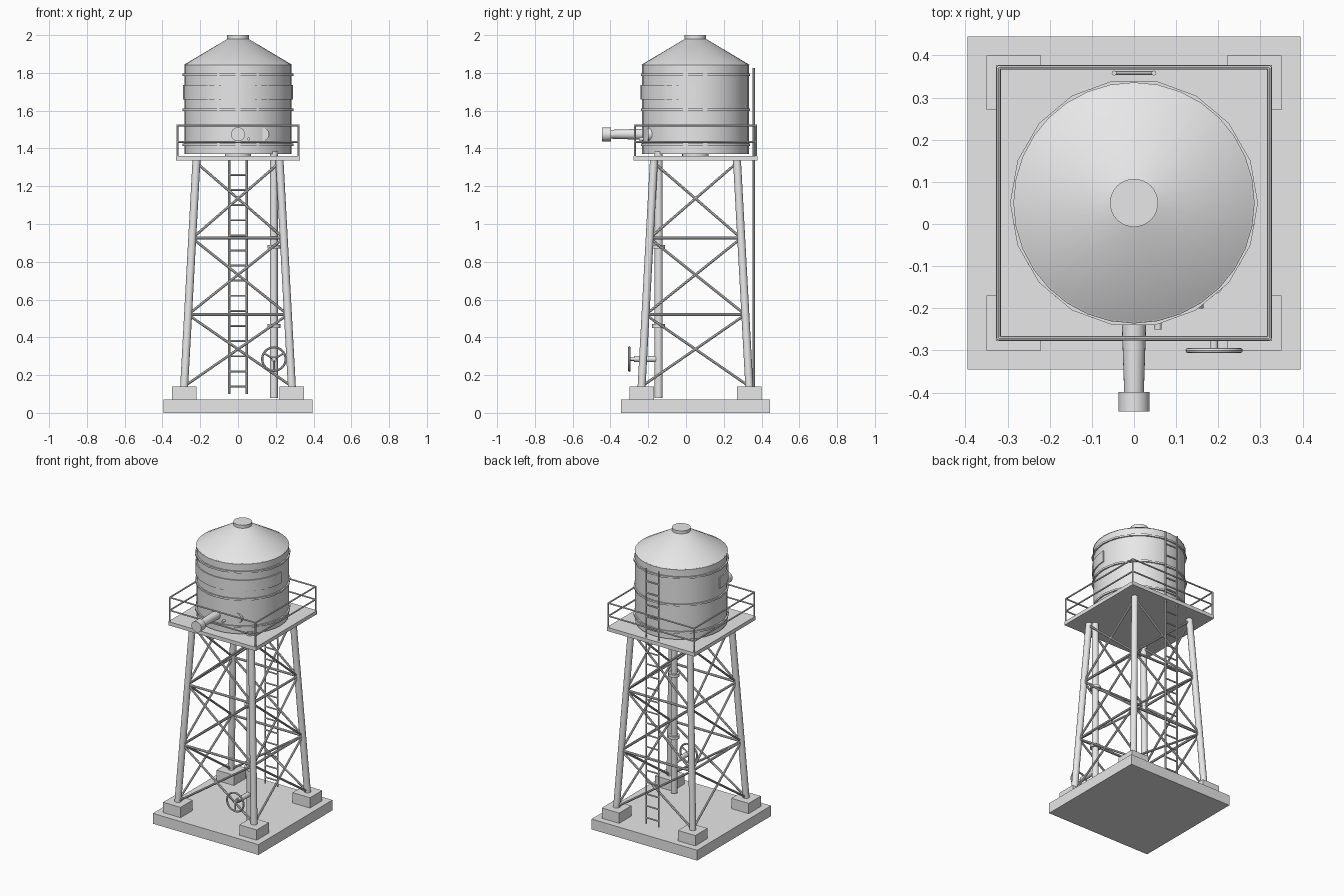
import bpy, bmesh, math
from mathutils import Vector

if "Cube" in bpy.data.objects:
    bpy.data.objects.remove(bpy.data.objects["Cube"], do_unlink=True)

CY = 0.05  # tower axis in y

grey = bpy.data.materials.new("pale_grey")
grey.use_nodes = True
grey.diffuse_color = (0.8, 0.8, 0.8, 1)
grey.node_tree.nodes["Principled BSDF"].inputs["Base Color"].default_value = (0.8, 0.8, 0.8, 1)


def finish(name, bm, smooth=True):
    bmesh.ops.recalc_face_normals(bm, faces=bm.faces)
    me = bpy.data.meshes.new(name)
    bm.to_mesh(me)
    bm.free()
    ob = bpy.data.objects.new(name, me)
    me.materials.append(grey)
    bpy.context.collection.objects.link(ob)
    if smooth:
        bpy.ops.object.select_all(action='DESELECT')
        ob.select_set(True)
        bpy.context.view_layer.objects.active = ob
        bpy.ops.object.shade_smooth_by_angle(angle=math.radians(35))
    return ob


def add_rod(bm, a, b, r, r2=None, sides=8):
    a, b = Vector(a), Vector(b)
    d = b - a
    res = bmesh.ops.create_cone(bm, cap_ends=True, segments=sides, radius1=r,
                                radius2=r if r2 is None else r2, depth=d.length)
    rot = d.to_track_quat('Z', 'Y')
    for v in res["verts"]:
        v.co = rot @ v.co + (a + b) / 2


def rods(name, parts, sides=8):
    bm = bmesh.new()
    for p in parts:
        add_rod(bm, *p, sides=sides)
    return finish(name, bm)


def box(name, center, size):
    bm = bmesh.new()
    for v in bmesh.ops.create_cube(bm, size=1)["verts"]:
        v.co = Vector(center) + Vector([c * s for c, s in zip(v.co, size)])
    return finish(name, bm, False)


def lathe(name, profile, sides=32, start=0.0, sweep=math.tau, closed=False):
    """Spin (radius, z) points round the tower axis."""
    bm = bmesh.new()
    vs = [bm.verts.new((r * math.cos(start), CY + r * math.sin(start), z)) for r, z in profile]
    pairs = list(zip(vs, vs[1:])) + ([(vs[-1], vs[0])] if closed else [])
    geom = vs + [bm.edges.new(p) for p in pairs]
    if sweep < math.tau and closed:
        geom.append(bm.faces.new(vs))
    bmesh.ops.spin(bm, geom=geom, cent=(0, CY, 0), axis=(0, 0, 1), angle=sweep, steps=sides)
    bmesh.ops.remove_doubles(bm, verts=bm.verts, dist=1e-5)
    return finish(name, bm)


def corner(i, half, z):
    sx, sy = ((-1, -1), (1, -1), (1, 1), (-1, 1))[i % 4]
    return (sx * half, CY + sy * half, z)


def leg_half(z):
    return 0.285 + (0.22 - 0.285) * (z - 0.14) / (1.335 - 0.14)


# Foundation, footings and legs
box("foundation", (0, CY, 0.035), (0.79, 0.79, 0.07))
for i in range(4):
    box("footing", corner(i, 0.285, 0.105), (0.13, 0.13, 0.07))
    rods("leg", [(corner(i, leg_half(0.13), 0.13), corner(i, leg_half(1.34), 1.34), 0.021)], 16)

# Bracing on all four sides
levels = (0.14, 0.52, 0.925, 1.325)
diagonals, girts = [], []
for i in range(4):
    for lo, hi in zip(levels, levels[1:]):
        for j, k in ((i, i + 1), (i + 1, i)):
            diagonals.append((corner(j, leg_half(lo), lo), corner(k, leg_half(hi), hi), 0.007))
    for z in levels[1:3]:
        girts.append((corner(i, leg_half(z), z), corner(i + 1, leg_half(z), z), 0.008))
rods("cross_bracing", diagonals)
rods("horizontal_bracing", girts)

# Platform and railing
box("platform", (0, CY, 1.3475), (0.655, 0.655, 0.025))
rail = []
for i in range(4):
    rail.append((corner(i, 0.321, 1.36), corner(i, 0.321, 1.525), 0.005))
    for z in (1.435, 1.522):
        rail.append((corner(i, 0.321, z), corner(i + 1, 0.321, z), 0.005))
rods("railing", rail)

# Tank, roof, cap and hoops
lathe("tank", [(0, 1.37), (0.283, 1.37), (0.283, 1.845), (0, 1.845)])
lathe("tank_outlet", [(0, 1.345), (0.07, 1.345), (0.07, 1.375), (0, 1.375)])
lathe("roof", [(0, 1.843), (0.286, 1.843), (0.056, 1.98), (0, 1.98)])
lathe("roof_cap", [(0, 1.975), (0.057, 1.975), (0.057, 2.0), (0, 2.0)])
for z in (1.42, 1.605, 1.79):
    lathe("hoop", [(0.27, z - 0.006), (0.294, z - 0.006), (0.294, z + 0.006), (0.27, z + 0.006)],
          18, closed=True)
lathe("front_panel", [(0.275, 1.66), (0.29, 1.66), (0.29, 1.735), (0.275, 1.735)],
      18, math.pi, math.pi, True)

# Spout and fittings on the front of the tank
rods("spout", [((0, -0.20, 1.475), (0, -0.41, 1.475), 0.03, 0.023),
               ((0, -0.398, 1.475), (0, -0.445, 1.475), 0.037)], 24)
rods("side_port", [((0.13, -0.15, 1.475), (0.13, -0.2, 1.475), 0.035)], 24)
rods("small_tap", [((0.057, -0.2, 1.45), (0.057, -0.25, 1.45), 0.008)], 12)

# Riser pipe with flanges
px, py = 0.19, -0.145
rods("riser_pipe", [((px, py, 0.08), (px, py, 1.385), 0.021)]
     + [((px, py, z - 0.01), (px, py, z + 0.01), 0.034) for z in (0.46, 0.88)], 20)

# Valve wheel
wz, wy = 0.285, -0.3
bm = bmesh.new()
ring = [bm.verts.new((px + 0.062 + 0.006 * math.cos(a), wy + 0.006 * math.sin(a), wz))
        for a in (math.tau * n / 8 for n in range(8))]
edges = [bm.edges.new((ring[n - 1], ring[n])) for n in range(8)]
bmesh.ops.spin(bm, geom=ring + edges, cent=(px, wy, wz), axis=(0, 1, 0), angle=math.tau, steps=32)
bmesh.ops.remove_doubles(bm, verts=bm.verts, dist=1e-5)
for n in range(3):
    a = math.radians(30 + 120 * n)
    add_rod(bm, (px, wy, wz), (px + 0.062 * math.cos(a), wy, wz + 0.062 * math.sin(a)), 0.005)
finish("valve_wheel", bm)
rods("valve_stem", [((px, wy - 0.006, wz), (px, -0.27, wz), 0.009),
                    ((px, -0.275, wz), (px, py, wz), 0.016)], 16)

# Ladder at the back
ly = 0.358
ladder = [((s * 0.047, ly, 0.1), (s * 0.047, ly, 1.825), 0.006) for s in (-1, 1)]
ladder += [((-0.047, ly, 0.14 + 0.08 * n), (0.047, ly, 0.14 + 0.08 * n), 0.005) for n in range(21)]
rods("ladder", ladder)
